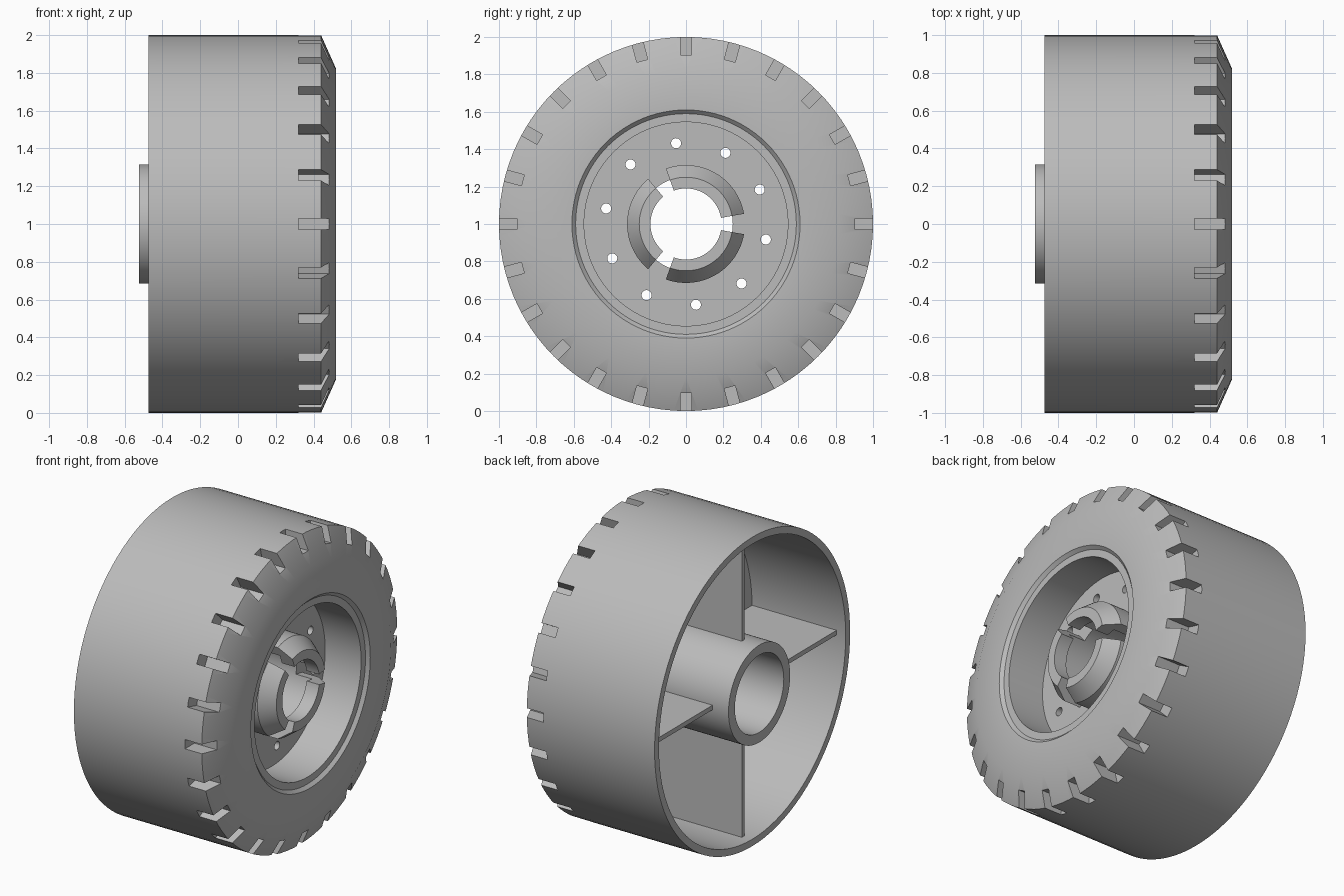
import bpy, bmesh
from math import cos, sin, radians, pi
from mathutils import Matrix, Vector

cube = bpy.data.objects.get("Cube")
if cube:
    bpy.data.objects.remove(cube, do_unlink=True)

grey = bpy.data.materials.new("plain_grey")
grey.use_nodes = True
colour = (0.5, 0.5, 0.5, 1)
grey.diffuse_color = colour
grey.node_tree.nodes["Principled BSDF"].inputs["Base Color"].default_value = colour
AXLE = Matrix.Translation((0, 0, 1))


def finish(name, bm):
    bmesh.ops.recalc_face_normals(bm, faces=bm.faces)
    mesh = bpy.data.meshes.new(name)
    bm.to_mesh(mesh)
    bm.free()
    mesh.materials.append(grey)
    obj = bpy.data.objects.new(name, mesh)
    bpy.context.collection.objects.link(obj)
    return obj


def smooth(obj):
    bpy.ops.object.select_all(action='DESELECT')
    obj.select_set(True)
    bpy.context.view_layer.objects.active = obj
    bpy.ops.object.shade_smooth_by_angle(angle=radians(30))


def revolve(bm, profile, start, end, steps):
    """Sweep a closed (x, radius) section about the axle; degrees."""
    full = end - start == 360
    rings = []
    for i in range(steps if full else steps + 1):
        a = radians(start + (end - start) * i / steps)
        rings.append([bm.verts.new(AXLE @ Vector((x, r * cos(a), r * sin(a))))
                      for x, r in profile])
    n = len(profile)
    for i in range(steps):
        p, q = rings[i], rings[(i + 1) % len(rings)]
        for j in range(n):
            k = (j + 1) % n
            bm.faces.new((p[j], p[k], q[k], q[j]))
    if not full:
        bm.faces.new(rings[0])
        bm.faces.new(rings[-1])


def radial_box(bm, angle, x0, x1, r0, r1, width):
    m = (AXLE @ Matrix.Rotation(radians(angle), 4, 'X')
         @ Matrix.Translation(((x0 + x1) / 2, (r0 + r1) / 2, 0))
         @ Matrix.Diagonal((x1 - x0, r1 - r0, width, 1)))
    bmesh.ops.create_cube(bm, size=1, matrix=m)


# Tyre, web, recessed rim and hub as one turned section
bm = bmesh.new()
revolve(bm, [(-.475, 1), (.44, 1), (.52, .82), (.52, .61), (.5, .59), (.5, .545),
             (.243, .545), (.243, .25), (-.525, .25), (-.525, .315),
             (.195, .315), (.195, .955), (-.475, .955)], 0, 360, 96)
wheel = finish("wheel_body", bm)

# Cutters: tread notches and the ring of small holes
bm = bmesh.new()
for i in range(24):
    radial_box(bm, 15 * i, .32, .7, .903, 1.1, .06)
for i in range(10):
    m = (AXLE @ Matrix.Rotation(radians(25 + 36 * i), 4, 'X')
         @ Matrix.Translation((.22, .435, 0)) @ Matrix.Rotation(pi / 2, 4, 'Y'))
    bmesh.ops.create_cone(bm, cap_ends=True, segments=20, radius1=.027,
                          radius2=.027, depth=.2, matrix=m)
cutter = finish("notch_cutter", bm)
cutter.hide_render = True
cut = wheel.modifiers.new("notches", 'BOOLEAN')
cut.operation = 'DIFFERENCE'
cut.solver = 'EXACT'
cut.object = cutter
bpy.context.view_layer.objects.active = wheel
bpy.ops.object.modifier_apply(modifier=cut.name)
bpy.data.objects.remove(cutter, do_unlink=True)
smooth(wheel)

# Three snap hooks around the axle hole
for i in range(3):
    bm = bmesh.new()
    revolve(bm, [(.22, .25), (.22, .315), (.36, .315), (.45, .25), (.45, .19),
                 (.36, .19), (.36, .25)], 10 + 120 * i, 110 + 120 * i, 26)
    smooth(finish(f"snap_hook_{i + 1}", bm))

# Four ribs between hub and tyre
for i in range(4):
    bm = bmesh.new()
    radial_box(bm, 90 * i, -.41, .2, .3, .965, .03)
    finish(f"rib_{i + 1}", bm)
